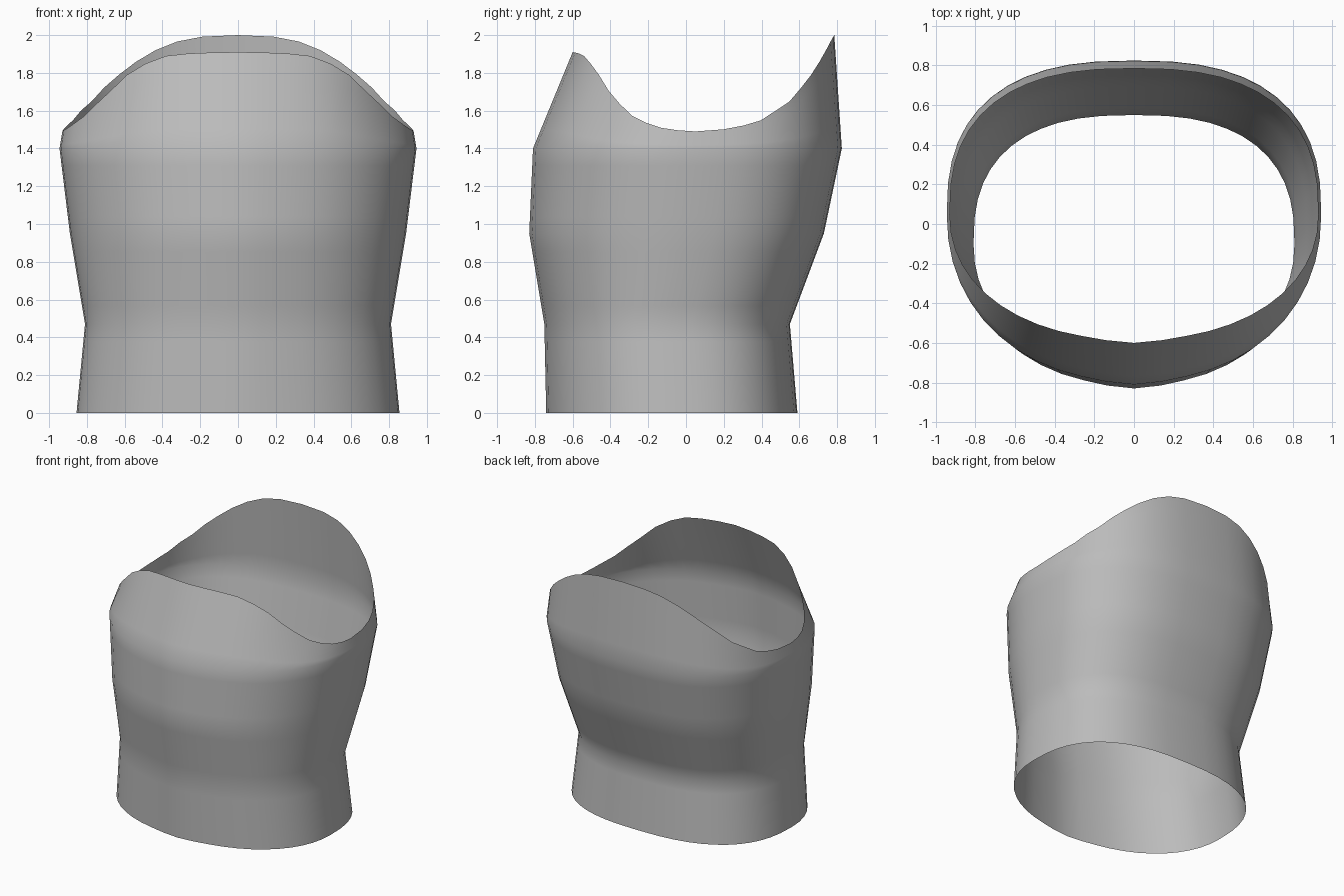
import bpy, bmesh, math
from math import sin, cos, pi

cube = bpy.data.objects.get("Cube")
if cube:
    bpy.data.objects.remove(cube, do_unlink=True)

COLUMNS = 48
# Level rings: height, half width, widest y, front y, back y
RINGS = [
    (0.00, 0.855, -0.08, -0.74, 0.59),
    (0.47, 0.81, -0.10, -0.75, 0.55),
    (0.95, 0.89, 0.00, -0.83, 0.73),
    (1.40, 0.945, 0.05, -0.81, 0.825),
]
RIM = (0, 0.93, 0.05, -0.60, 0.785)
# Height of the scooped rim along y
RIM_CURVE = [(-0.6, 1.91), (-0.57, 1.905), (-0.54, 1.89), (-0.48, 1.82),
             (-0.4, 1.69), (-0.3, 1.58), (-0.2, 1.53), (-0.1, 1.5),
             (0.05, 1.49), (0.25, 1.505), (0.4, 1.55), (0.55, 1.65),
             (0.65, 1.77), (0.72, 1.88), (0.77, 1.975), (0.785, 2.0)]


def rim_height(y):
    for (y0, z0), (y1, z1) in zip(RIM_CURVE, RIM_CURVE[1:]):
        if y <= y1:
            return z0 + (z1 - z0) * max(0, (y - y0) / (y1 - y0))
    return RIM_CURVE[-1][1]


def ring_points(ring, scooped=False):
    """Rounded outline, squarer at the back, with a faint point at the front."""
    z, half, mid, front, back = ring
    point = 0.015
    points = []
    for i in range(COLUMNS):
        t = 2 * pi * i / COLUMNS
        c, s = cos(t), sin(t)
        power = 2 / (2.55 if s > 0 else 2.15)
        x = math.copysign(half * abs(c) ** power, c)
        if s > 0:
            y = mid + (back - mid) * s ** power
        else:
            y = mid - (mid - front - point) * abs(s) ** power
            y -= point * max(0, 1 - abs(x) / 0.25)
        points.append((x, y, rim_height(y) if scooped else z))
    return points


def blend(a, b, f):
    return [tuple(p + (q - p) * f for p, q in zip(u, v)) for u, v in zip(a, b)]


# Rows of the wall, with support rows beside each ring
keys = [ring_points(r) for r in RINGS] + [ring_points(RIM, True)]
rows = [blend(a, b, f) for a, b in zip(keys, keys[1:]) for f in (0, 0.2, 0.8)]
rows.append(keys[-1])

# Open tube wall
bm = bmesh.new()
verts = [[bm.verts.new(p) for p in row] for row in rows]
for low, high in zip(verts, verts[1:]):
    for i in range(COLUMNS):
        j = (i + 1) % COLUMNS
        bm.faces.new((low[i], low[j], high[j], high[i])).smooth = True
mesh = bpy.data.meshes.new("sleeve_wall")
bm.to_mesh(mesh)
bm.free()
sleeve = bpy.data.objects.new("sleeve_wall", mesh)
bpy.context.collection.objects.link(sleeve)

# Plain grey
grey = bpy.data.materials.new("plain_grey")
grey.use_nodes = True
colour = (0.5, 0.5, 0.5, 1)
grey.diffuse_color = colour
grey.node_tree.nodes["Principled BSDF"].inputs["Base Color"].default_value = colour
mesh.materials.append(grey)
